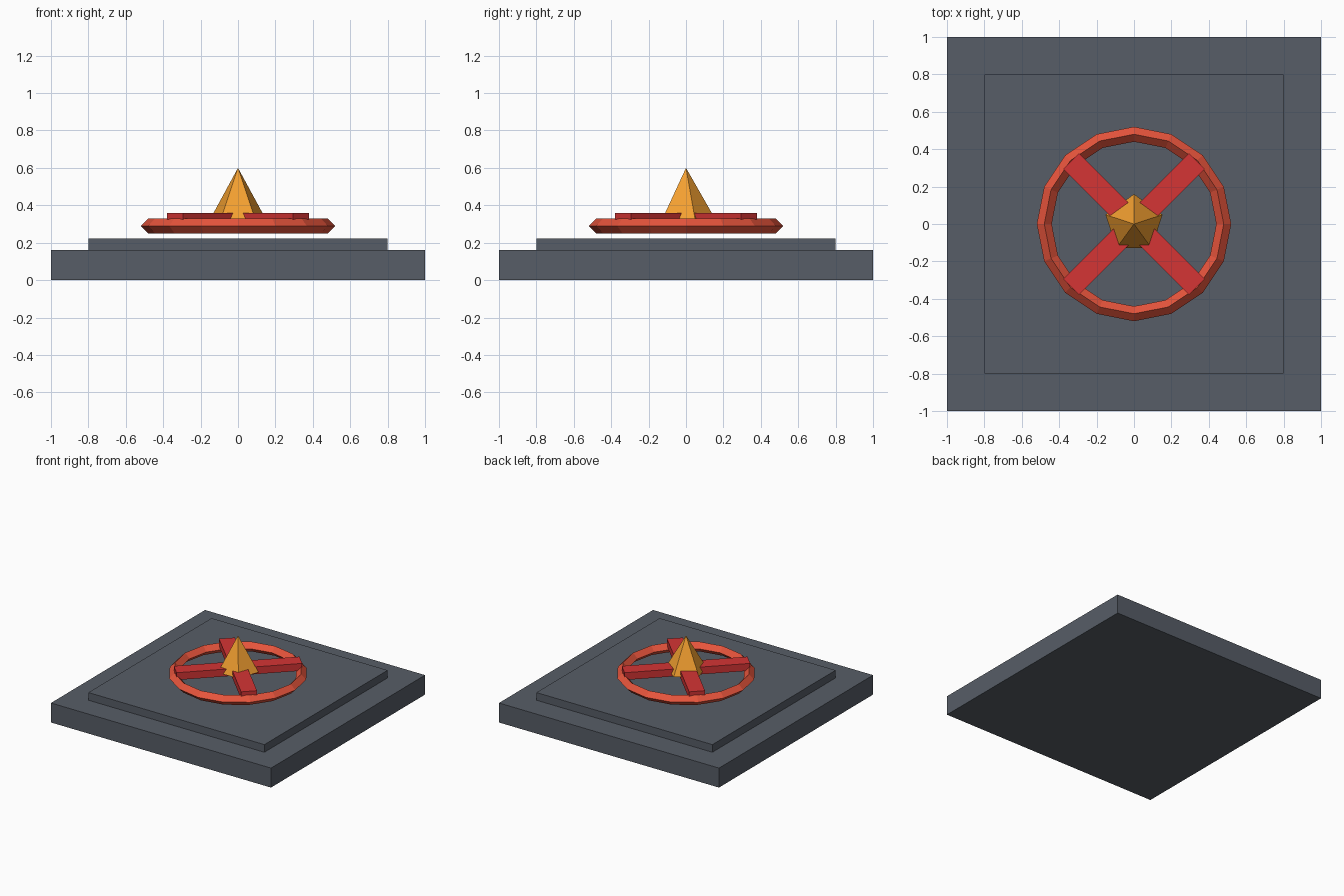
import bpy
from math import pi

if "Cube" in bpy.data.objects:
    bpy.data.objects.remove(bpy.data.objects["Cube"])


def finish(name, color):
    """Name the active object and give it a flat colour."""
    obj = bpy.context.object
    obj.name = name
    mat = bpy.data.materials.get(color) or bpy.data.materials.new(color)
    mat.diffuse_color = COLORS[color]
    mat.use_nodes = True
    mat.node_tree.nodes["Principled BSDF"].inputs["Base Color"].default_value = mat.diffuse_color
    obj.data.materials.append(mat)
    return obj


def box(name, size, z0, z1, color, turn=0):
    bpy.ops.mesh.primitive_cube_add(size=1, location=(0, 0, (z0 + z1) / 2),
                                    rotation=(0, 0, turn))
    bpy.context.object.scale = (size[0], size[1], z1 - z0)
    return finish(name, color)


COLORS = {
    "slate": (0.095, 0.11, 0.135, 1),
    "coral": (0.80, 0.09, 0.045, 1),
    "red": (0.66, 0.035, 0.035, 1),
    "amber": (0.90, 0.35, 0.03, 1),
}

# Stepped square plate
box("base_plate", (2, 2), 0, 0.16, "slate")
box("upper_plate", (1.6, 1.6), 0.16, 0.223, "slate")

# Faceted ring floating just above the plate
bpy.ops.mesh.primitive_torus_add(major_radius=0.48, minor_radius=0.04,
                                 major_segments=16, minor_segments=4,
                                 location=(0, 0, 0.29))
finish("ring", "coral")

# Diagonal crossed bars
for name, turn in (("cross_bar_a", pi / 4), ("cross_bar_b", -pi / 4)):
    box(name, (0.95, 0.12), 0.30, 0.36, "red", turn)

# Five-sided spike in the middle
bpy.ops.mesh.primitive_cone_add(vertices=5, radius1=0.16, radius2=0,
                                depth=0.28, location=(0, 0, 0.46))
finish("spike", "amber")
